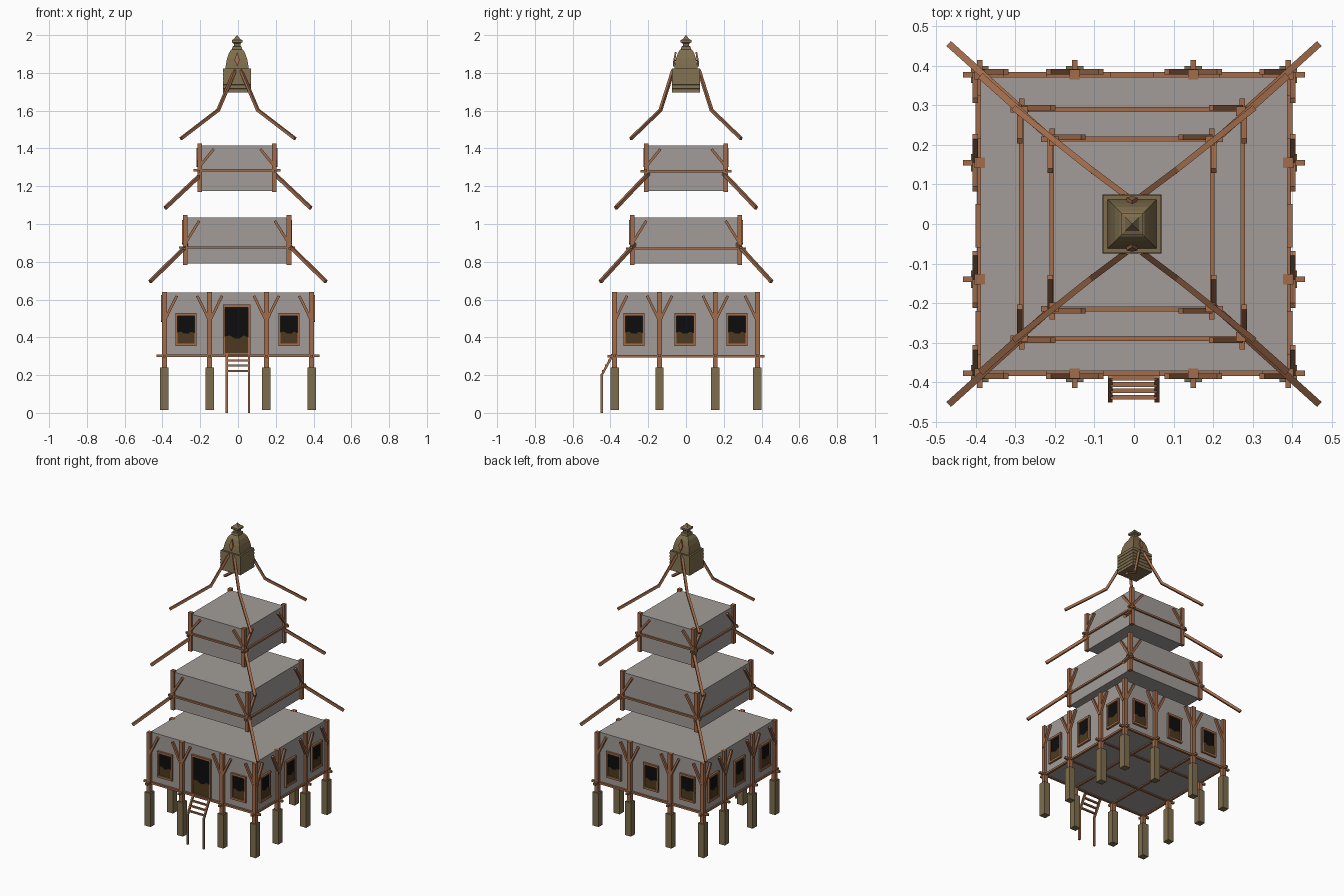
import bpy, bmesh, math
from mathutils import Vector, Matrix

if "Cube" in bpy.data.objects:
    bpy.data.objects.remove(bpy.data.objects["Cube"])


def material(name, rgb):
    m = bpy.data.materials.new(name)
    m.diffuse_color = (*rgb, 1)
    m.use_nodes = True
    m.node_tree.nodes["Principled BSDF"].inputs["Base Color"].default_value = m.diffuse_color
    return m


WOOD = material("brown wood", (0.36, 0.15, 0.07))
WALL = material("grey plaster", (0.36, 0.335, 0.315))
STONE = material("olive stone", (0.21, 0.155, 0.075))
DARK = material("dark opening", (0.004, 0.004, 0.004))
SHADE = material("dark brown panel", (0.075, 0.042, 0.014))


def add(name, bm, mat):
    bmesh.ops.recalc_face_normals(bm, faces=bm.faces)
    me = bpy.data.meshes.new(name)
    bm.to_mesh(me)
    bm.free()
    me.materials.append(mat)
    ob = bpy.data.objects.new(name, me)
    bpy.context.collection.objects.link(ob)
    return ob


def box(name, lo, hi, mat):
    lo, hi = Vector(lo), Vector(hi)
    bm = bmesh.new()
    s = hi - lo
    m = Matrix.Translation((lo + hi) / 2) @ Matrix.Diagonal((abs(s.x), abs(s.y), abs(s.z), 1))
    bmesh.ops.create_cube(bm, size=1, matrix=m)
    return add(name, bm, mat)


def beam(name, p, q, w=0.015, mat=WOOD):
    """Square timber from p to q."""
    p, q = Vector(p), Vector(q)
    d = q - p
    bm = bmesh.new()
    m = (Matrix.Translation((p + q) / 2) @ d.to_track_quat('Z', 'Y').to_matrix().to_4x4()
         @ Matrix.Diagonal((w, w, d.length, 1)))
    bmesh.ops.create_cube(bm, size=1, matrix=m)
    return add(name, bm, mat)


def loft(name, rings, centre, mat):
    """Square rings (half width, z) joined into a closed solid."""
    bm = bmesh.new()
    loops = []
    for h, z in rings:
        loops.append([bm.verts.new((centre[0] + h * a, centre[1] + h * b, z))
                      for a, b in ((-1, -1), (1, -1), (1, 1), (-1, 1))])
    for a, b in zip(loops, loops[1:]):
        for i in range(4):
            j = (i + 1) % 4
            bm.faces.new((a[i], a[j], b[j], b[i]))
    bm.faces.new(loops[0])
    bm.faces.new(loops[-1])
    return add(name, bm, mat)


def on_side(side, hx, hy):
    """Returns a function (u, out, z) -> point on the named wall."""
    return {
        "front": lambda u, o, z: (u, -hy - o, z),
        "back": lambda u, o, z: (u, hy + o, z),
        "right": lambda u, o, z: (hx + o, u, z),
        "left": lambda u, o, z: (-hx - o, u, z),
    }[side]


SIDES = ("front", "back", "left", "right")
SIGNS = [(a, b) for a in (-1, 1) for b in (-1, 1)]
XS = (-0.39, -0.15, 0.15, 0.39)
YS = (-0.378, -0.14, 0.155, 0.378)

# ground storey: walls, stone feet, posts, floor joists
box("ground_storey_walls", (-0.388, -0.372, 0.302), (0.388, 0.372, 0.638), WALL)
for i, x in enumerate(XS):
    for j, y in enumerate(YS):
        if i in (0, 3) or j in (0, 3):
            box("stone_foot", (x - 0.022, y - 0.022, 0.015), (x + 0.022, y + 0.022, 0.24), STONE)
            box("ground_post", (x - 0.013, y - 0.013, 0.24), (x + 0.013, y + 0.013, 0.64), WOOD)
    box("floor_joist_y", (x - 0.007, -0.415, 0.294), (x + 0.007, 0.415, 0.307), WOOD)
for y in YS:
    box("floor_joist_x", (-0.432, y - 0.007, 0.296), (0.432, y + 0.007, 0.309), WOOD)


def opening(p, u, half, z0, z1, split, kind):
    """Framed dark opening with a brown lower panel."""
    t = 0.011
    box(kind + "_dark", p(u - half, 0, z0), p(u + half, 0.003, z1), DARK)
    # lower panel with a lumpy top edge
    a = half - t
    h = split - z0
    tops = [(a, 0.9), (0.6 * a, 1.0), (0.25 * a, 0.85), (-0.2 * a, 0.85), (-0.6 * a, 1.0), (-a, 0.95)]
    outline = [(-a, z0 + 0.005), (a, z0 + 0.005)] + [(x, z0 + h * k) for x, k in tops]
    bm = bmesh.new()
    f = bm.faces.new([bm.verts.new(p(u + x, 0.003, z)) for x, z in outline])
    ext = bmesh.ops.extrude_face_region(bm, geom=[f])["geom"]
    move = Vector(p(0, 0.003, 0)) - Vector(p(0, 0, 0))
    bmesh.ops.translate(bm, vec=move, verts=[v for v in ext if isinstance(v, bmesh.types.BMVert)])
    add(kind + "_lower_panel", bm, SHADE)
    for s in (-1, 1):
        box(kind + "_jamb", p(u + s * half, -0.004, z0), p(u + s * (half - t), 0.012, z1), WOOD)
    box(kind + "_head", p(u - half, -0.004, z1 - t), p(u + half, 0.013, z1 + 0.003), WOOD)
    box(kind + "_sill", p(u - half, -0.004, z0 - 0.003), p(u + half, 0.013, z0 + t), WOOD)


# openings and forked braces on each wall
for side in SIDES:
    p = on_side(side, 0.388, 0.372)
    across = side in ("front", "back")
    posts = XS if across else YS
    for u in (-0.275, -0.005, 0.27):
        if side == "front" and abs(u) < 0.1:
            opening(p, -0.007, 0.072, 0.305, 0.57, 0.41, "door")
        else:
            opening(p, u, 0.055, 0.357, 0.525, 0.43, "window")
    for i, u in enumerate(posts):
        for s in (-1, 1):
            if (i == 0 and s < 0) or (i == 3 and s > 0):
                continue
            beam("fork_brace", p(u, 0.013, 0.485), p(u + s * 0.066, 0.013, 0.62), 0.014)


# upper storeys: plaster box, corner posts, girding beams, braces
def storey(name, hx, hy, z0, z1, zb):
    c = -0.005
    box(name + "_walls", (c - hx, -hy, z0), (c + hx, hy, z1), WALL)
    for a, b in SIGNS:
        x, y = c + a * hx, b * hy
        box(name + "_post", (x - 0.012, y - 0.012, z0 - 0.006), (x + 0.012, y + 0.012, z1 + 0.012), WOOD)
    for s in (-1, 1):
        y, x = s * (hy + 0.004), c + s * (hx + 0.004)
        box(name + "_beam_x", (c - hx - 0.032, y - 0.007, zb - 0.006), (c + hx + 0.032, y + 0.007, zb + 0.006), WOOD)
        box(name + "_beam_y", (x - 0.007, -hy - 0.032, zb - 0.012), (x + 0.007, hy + 0.032, zb), WOOD)
    for a, b in SIGNS:
        x, y = c + a * hx, b * hy
        yo, xo = y + b * 0.009, x + a * 0.009
        beam(name + "_brace", (x, yo, zb + 0.02), (x - a * 0.075, yo, z1 - 0.018), 0.014)
        beam(name + "_brace", (xo, y, zb + 0.02), (xo, y - b * 0.075, z1 - 0.018), 0.014)


storey("middle_storey", 0.275, 0.285, 0.79, 1.035, 0.876)
storey("top_storey", 0.198, 0.21, 1.175, 1.415, 1.285)

# hip rafters of the three roofs
for a, b in SIGNS:
    beam("lower_hip_rafter", (a * 0.465, b * 0.453, 0.695), (a * 0.262, b * 0.27, 0.895), 0.017)
    beam("middle_hip_rafter", (a * 0.385, b * 0.372, 1.085), (a * 0.19, b * 0.198, 1.268), 0.017)
    beam("upper_hip_rafter", (a * 0.302, b * 0.292, 1.452), (a * 0.105, b * 0.135, 1.603), 0.015)
    beam("spire_rafter", (a * 0.107, b * 0.137, 1.598), (a * 0.015, b * 0.068, 1.815), 0.015)

# spire: ribbed base, bell, finial, front and back ornaments
C = (-0.005, 0)
rings = []
for i in range(6):
    z = 1.695 + i * 0.0215
    rings += [(0.075, z), (0.073, z + 0.0205)]
loft("spire_base", rings, C, STONE)
loft("spire_bell", [(0.062, 1.82), (0.059, 1.845), (0.053, 1.875), (0.043, 1.905), (0.032, 1.922),
                    (0.027, 1.925), (0.024, 1.94), (0.017, 1.942), (0.017, 1.958)], C, STONE)
loft("spire_finial", [(0.018, 1.955), (0.028, 1.962), (0.028, 1.974), (0.018, 1.978), (0.001, 2.0)], C, STONE)
for s in (-1, 1):
    bm = bmesh.new()
    outline = [(0, 1.835, 0.061), (0.014, 1.868, 0.058), (0, 1.91, 0.05), (-0.014, 1.868, 0.058)]
    f = bm.faces.new([bm.verts.new((C[0] + x, s * y, z)) for x, z, y in outline])
    ext = bmesh.ops.extrude_face_region(bm, geom=[f])["geom"]
    bmesh.ops.translate(bm, vec=(0, s * 0.009, 0), verts=[v for v in ext if isinstance(v, bmesh.types.BMVert)])
    add("spire_ornament", bm, WOOD)

# entrance ladder
for x in (-0.06, 0.058):
    beam("ladder_leg", (x, -0.446, 0.0), (x, -0.446, 0.205), 0.012)
    beam("ladder_rail", (x, -0.446, 0.2), (x, -0.385, 0.312), 0.012)
for i in range(4):
    y, z = -0.438 + i * 0.016, 0.222 + i * 0.028
    box("ladder_rung", (-0.06, y - 0.006, z - 0.005), (0.058, y + 0.006, z + 0.005), WOOD)
